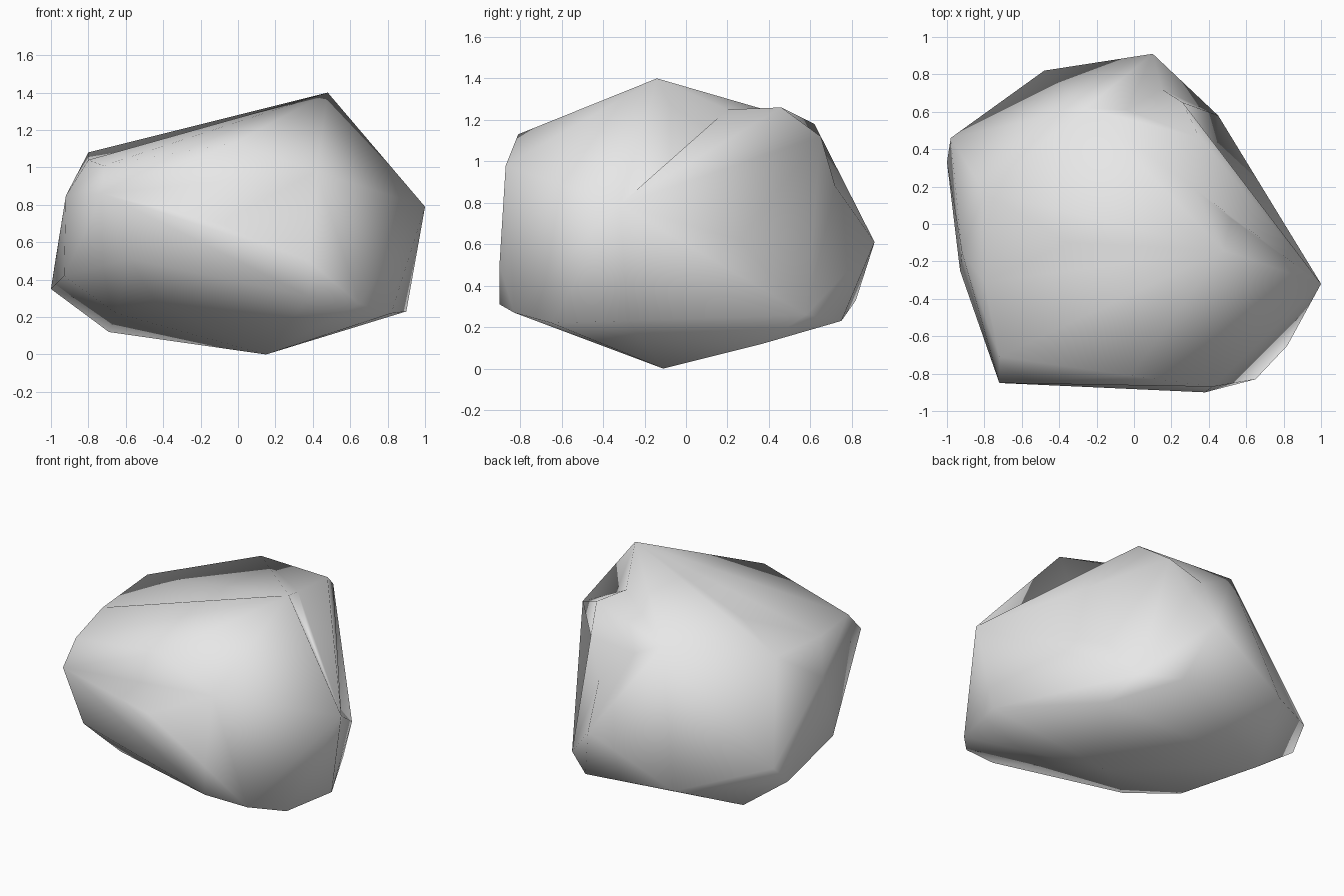
import bpy
import bmesh
from mathutils import Vector
from mathutils.geometry import closest_point_on_tri

# Remove the default cube only
default_cube = bpy.data.objects.get("Cube")
if default_cube:
    bpy.data.objects.remove(default_cube, do_unlink=True)

# Corners of the boulder, grouped by height
crown = [
    (.48, -.14, 1.4), (-.8, .17, 1.08), (-.8, -.31, 1.04), (-.26, .62, 1.18),
    (.35, .46, 1.26), (.26, .65, 1.12), (-.02, -.81, 1.13), (-.72, -.71, 1.01),
]
belly = [
    (1, -.32, .79), (-.72, -.85, .86), (.42, -.87, .98), (.38, -.9, .5),
    (-.92, -.15, .85), (.1, .91, .61), (-.58, -.83, .51), (-.98, .46, .48),
]
foot = [
    (-1, .33, .35), (-.93, -.25, .42), (-.48, .82, .33), (.45, .58, .26),
    (.23, .75, .23), (.9, -.28, .23), (.82, -.65, .22), (.65, -.83, .27),
    (.38, -.9, .31), (-.44, -.63, .28), (-.65, -.33, .22), (-.69, .37, .12),
    (.53, .37, .12), (.15, -.11, 0),
]


def make_material(name, colour):
    """Create one flat, matte colour."""
    material = bpy.data.materials.new(name)
    material.use_nodes = True
    material.diffuse_color = colour
    shader = material.node_tree.nodes["Principled BSDF"]
    shader.inputs["Base Color"].default_value = colour
    shader.inputs["Roughness"].default_value = .8
    return material


def wrap_points(bm, points):
    """Wrap the corner points in a closed faceted skin."""
    for point in points:
        bm.verts.new(point)
    bmesh.ops.convex_hull(bm, input=list(bm.verts))
    unused = [vert for vert in bm.verts if not vert.link_faces]
    bmesh.ops.delete(bm, geom=unused, context='VERTS')
    bmesh.ops.triangulate(bm, faces=list(bm.faces))


def notch_edge(bm, target):
    """Split the edge whose middle is closest, and pull it to the target."""
    target = Vector(target)

    def gap(edge):
        start, end = edge.verts
        return ((start.co + end.co) / 2 - target).length

    edge = min(bm.edges, key=gap)
    result = bmesh.ops.subdivide_edges(bm, edges=[edge], cuts=1)
    for item in result["geom_inner"]:
        if isinstance(item, bmesh.types.BMVert):
            item.co = target
    bmesh.ops.triangulate(bm, faces=list(bm.faces))


def dent_face(bm, target):
    """Poke the closest face inward to the target."""
    target = Vector(target)

    def gap(face):
        corners = [vert.co for vert in face.verts]
        return (closest_point_on_tri(target, *corners) - target).length

    face = min(bm.faces, key=gap)
    result = bmesh.ops.poke(bm, faces=[face])
    result["verts"][0].co = target


bm = bmesh.new()
wrap_points(bm, crown + belly + foot)

# Notches in the rim: beside the peak, at the back, and down the back corner
for notch in [(.31, .2, 1.25), (-.04, .61, 1.07), (.15, .72, .88)]:
    notch_edge(bm, notch)

# Hollows: gully under the peak, left side, top and front
for hollow in [(.52, .03, 1.07), (.44, .26, .62), (-.35, -.1, 1.12), (-.1, -.82, .7)]:
    dent_face(bm, hollow)

bmesh.ops.recalc_face_normals(bm, faces=list(bm.faces))
for face in bm.faces:
    face.smooth = True

mesh = bpy.data.meshes.new("boulder")
bm.to_mesh(mesh)
bm.free()
mesh.materials.append(make_material("stone grey", (.8, .8, .8, 1)))

boulder = bpy.data.objects.new("boulder", mesh)
bpy.context.collection.objects.link(boulder)
